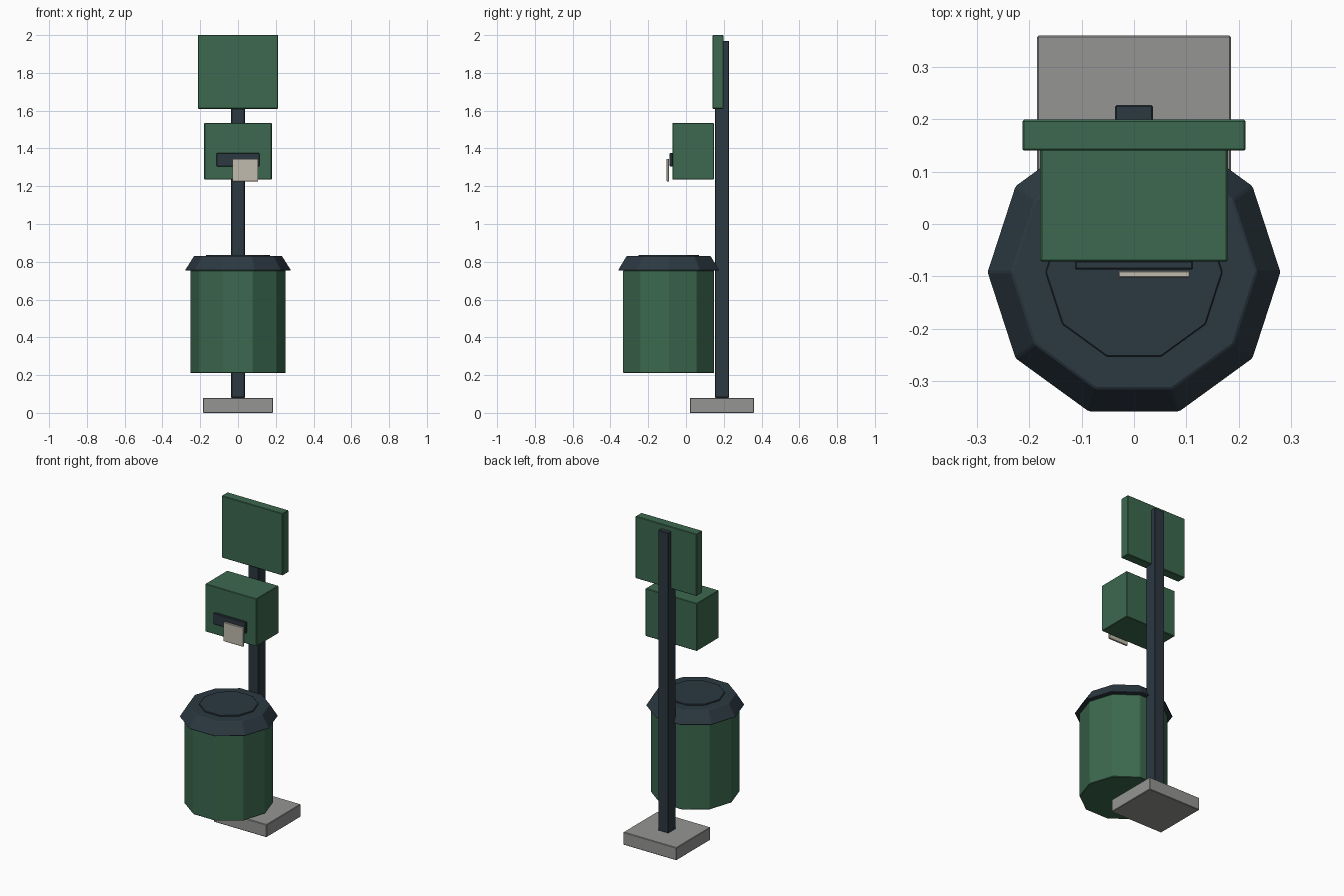
import bpy
import bmesh
import math

cube = bpy.data.objects.get("Cube")
if cube:
    bpy.data.objects.remove(cube, do_unlink=True)


def material(name, rgb):
    m = bpy.data.materials.new(name)
    m.use_nodes = True
    m.diffuse_color = (*rgb, 1)
    m.node_tree.nodes["Principled BSDF"].inputs["Base Color"].default_value = (*rgb, 1)
    return m


green = material("park green", (0.045, 0.14, 0.077))
slate = material("dark slate", (0.025, 0.04, 0.053))
concrete = material("concrete grey", (0.3, 0.3, 0.295))
paper = material("bag beige", (0.53, 0.5, 0.42))


def finish(name, bm, mat, bevel):
    bmesh.ops.recalc_face_normals(bm, faces=bm.faces)
    mesh = bpy.data.meshes.new(name)
    bm.to_mesh(mesh)
    bm.free()
    mesh.materials.append(mat)
    ob = bpy.data.objects.new(name, mesh)
    bpy.context.collection.objects.link(ob)
    if bevel:
        mod = ob.modifiers.new("edge", "BEVEL")
        mod.width = bevel
        mod.segments = 1
    return ob


def box(name, x, y, z, mat, bevel=0.003):
    """Box from (min, max) ranges on each axis."""
    bm = bmesh.new()
    bmesh.ops.create_cube(bm, size=1)
    for v in bm.verts:
        for i, (lo, hi) in enumerate((x, y, z)):
            v.co[i] = lo if v.co[i] < 0 else hi
    return finish(name, bm, mat, bevel)


def decagon(name, rings, mat, bevel=0.003, y=-0.092, sides=10):
    """Ten-sided solid through (radius, height) rings."""
    bm = bmesh.new()
    loops = []
    for r, z in rings:
        angles = [2 * math.pi * i / sides for i in range(sides)]
        loops.append([bm.verts.new((r * math.cos(a), y + r * math.sin(a), z)) for a in angles])
    for low, high in zip(loops, loops[1:]):
        for i in range(sides):
            j = (i + 1) % sides
            bm.faces.new((low[i], low[j], high[j], high[i]))
    bm.faces.new(loops[0])
    bm.faces.new(loops[-1])
    return finish(name, bm, mat, bevel)


# Support
box("base_slab", (-0.185, 0.185), (0.02, 0.36), (0, 0.08), concrete)
box("post", (-0.036, 0.036), (0.153, 0.227), (0.08, 1.97), slate)

# Sign board
box("sign_panel", (-0.213, 0.213), (0.14, 0.199), (1.61, 2.0), green)

# Bag dispenser
box("dispenser_box", (-0.179, 0.179), (-0.072, 0.148), (1.235, 1.535), green)
box("dispenser_slot", (-0.113, 0.113), (-0.087, -0.07), (1.305, 1.375), slate)
box("hanging_bag", (-0.03, 0.107), (-0.102, -0.09), (1.225, 1.345), paper, 0.002)

# Waste bin
decagon("bin_body", [(0.253, 0.21), (0.253, 0.755)], green)
decagon("bin_lid", [(0.281, 0.755), (0.234, 0.83)], slate)
decagon("lid_disc", [(0.169, 0.828), (0.169, 0.837)], slate, 0.002)
